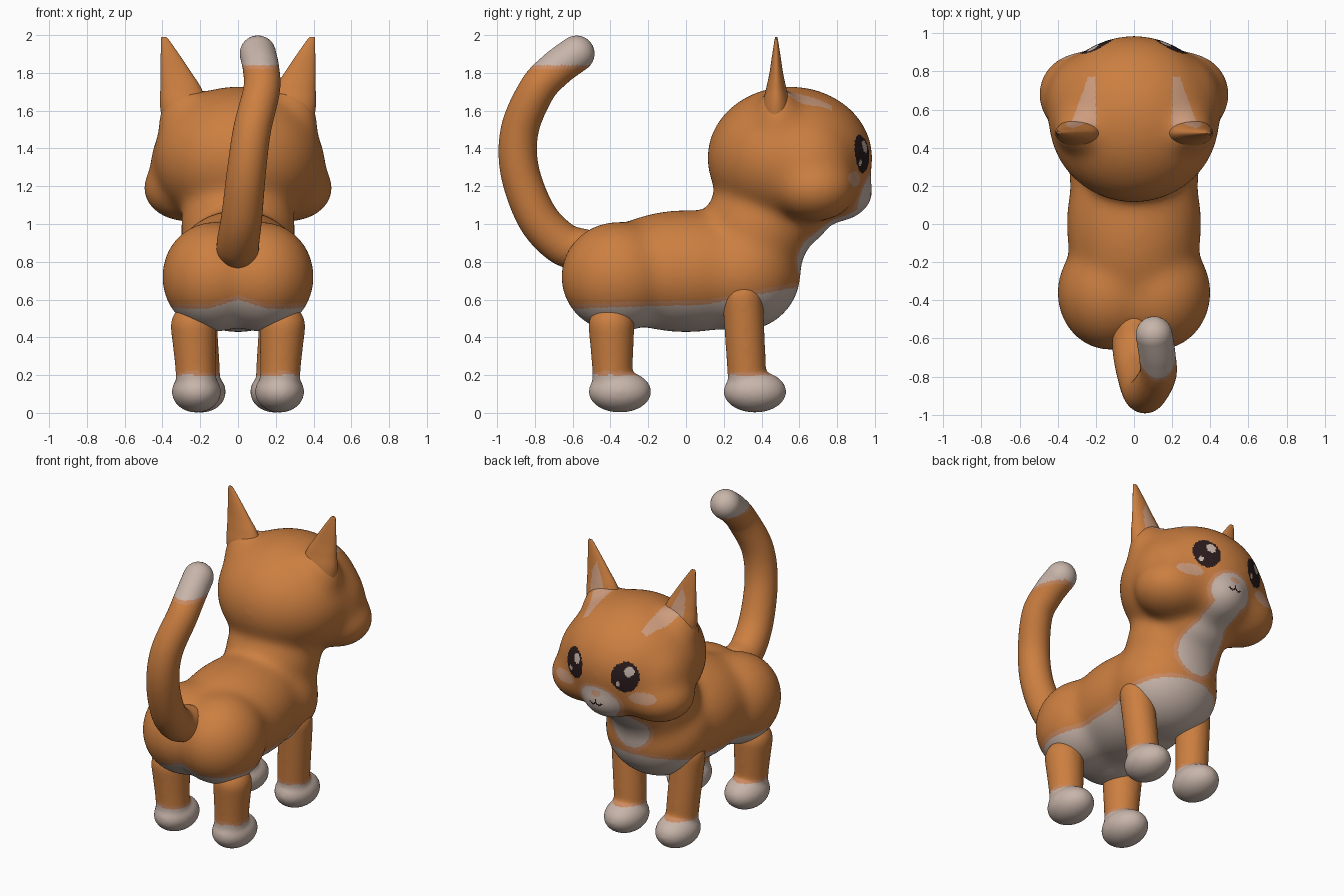
import bpy, bmesh, math
from mathutils import Vector, Matrix

if "Cube" in bpy.data.objects:
    bpy.data.objects.remove(bpy.data.objects["Cube"])

COLOURS = {
    "orange_fur": (0.605, 0.212, 0.052),
    "cream_white": (0.575, 0.46, 0.40),
    "pale_peach": (0.61, 0.33, 0.205),
    "fur_edge_peach": (0.60, 0.255, 0.12),
    "dark_brown": (0.024, 0.011, 0.012),
}
MATS = []
for n, c in COLOURS.items():
    m = bpy.data.materials.new(n)
    m.diffuse_color = (*c, 1)
    m.use_nodes = True
    m.node_tree.nodes["Principled BSDF"].inputs["Base Color"].default_value = m.diffuse_color
    MATS.append(m)
ORANGE, WHITE, PEACH, EDGE, DARK = range(5)


def make(name, bm):
    me = bpy.data.meshes.new(name)
    bmesh.ops.recalc_face_normals(bm, faces=bm.faces[:])
    bm.to_mesh(me)
    bm.free()
    ob = bpy.data.objects.new(name, me)
    bpy.context.collection.objects.link(ob)
    return ob


def fuse(ob, voxel, iterations):
    """Join overlapping volumes into one softened skin."""
    bpy.context.view_layer.objects.active = ob
    mod = ob.modifiers.new("fuse", "REMESH")
    mod.mode = "VOXEL"
    mod.voxel_size = voxel
    mod = ob.modifiers.new("soften", "SMOOTH")
    mod.factor = 0.5
    mod.iterations = iterations
    for name in ("fuse", "soften"):
        bpy.ops.object.modifier_apply(modifier=name)
    return ob


def paint(ob, rule):
    """Smooth shade and colour every face by a rule of centre and normal."""
    me = ob.data
    me.materials.clear()
    for m in MATS:
        me.materials.append(m)
    for p in me.polygons:
        p.use_smooth = True
        p.material_index = rule(p.center, p.normal)


def ball(bm, centre, radii, grow=0.0):
    mat = Matrix.Translation(centre) @ Matrix.Diagonal((*[r + grow for r in radii], 1))
    bmesh.ops.create_uvsphere(bm, u_segments=48, v_segments=24, radius=1, matrix=mat)


def spline(pts, steps):
    """Catmull-Rom through tuples of any length."""
    out = []
    p = [pts[0]] + pts + [pts[-1]]
    for i in range(1, len(p) - 2):
        for s in range(steps):
            t = s / steps
            out.append([0.5 * (2 * b + (c - a) * t + (2 * a - 5 * b + 4 * c - d) * t * t
                               + (3 * b - a - 3 * c + d) * t ** 3)
                        for a, b, c, d in zip(*p[i - 1:i + 3])])
    out.append(list(pts[-1]))
    return out


def loft(bm, rings):
    rows = [[bm.verts.new(v) for v in r] for r in rings]
    n = len(rows[0])
    for a, b in zip(rows, rows[1:]):
        for i in range(n):
            bm.faces.new((a[i], a[(i + 1) % n], b[(i + 1) % n], b[i]))
    bm.faces.new(rows[0][::-1])
    bm.faces.new(rows[-1])


def ring(c, u, v, ru, rv, n=48):
    return [c + u * ru * math.cos(2 * math.pi * i / n) + v * rv * math.sin(2 * math.pi * i / n)
            for i in range(n)]


def tube(bm, pts, steps):
    """Round-ended tube through (x, y, z, radius) points."""
    s = spline(pts, steps)
    cs = [Vector(p[:3]) for p in s]
    tan = [(cs[min(i + 1, len(cs) - 1)] - cs[max(i - 1, 0)]).normalized() for i in range(len(cs))]
    sec = [(c, t, p[3]) for c, t, p in zip(cs, tan, s)]
    angles = [math.radians(a) for a in range(12, 90, 13)]
    c, t, r = sec[0]
    head = [(c - t * r * math.cos(a), t, r * math.sin(a)) for a in angles]
    c, t, r = sec[-1]
    end = [(c + t * r * math.cos(a), t, r * math.sin(a)) for a in reversed(angles)]
    rings = []
    for c, t, r in head + sec + end:
        u = (Vector((1, 0, 0)) - t * t.x).normalized()
        rings.append(ring(c, u, t.cross(u), r, r))
    loft(bm, rings)


# Body and head: overlapping ellipsoids fused into one smooth skin
G = 0.011  # growth that makes up for the softening
bm = bmesh.new()
ball(bm, (0, 0, 0.75), (0.345, 0.52, 0.315), G)            # middle
ball(bm, (0, 0.29, 0.74), (0.335, 0.31, 0.30), G)          # chest
ball(bm, (0, 0.38, 0.98), (0.295, 0.275, 0.30), G)         # neck
ball(bm, (0, 0.56, 1.05), (0.24, 0.20, 0.17), G)           # throat
ball(bm, (0, 0.55, 1.35), (0.44, 0.43, 0.37), G)           # skull
ball(bm, (0, 0.77, 1.17), (0.19, 0.215, 0.155), G)         # muzzle
for s in (-1, 1):
    ball(bm, (s * 0.125, -0.36, 0.72), (0.27, 0.295, 0.285), G)  # rump
    ball(bm, (s * 0.27, 0.68, 1.19), (0.225, 0.215, 0.17), G)    # cheek
    ball(bm, (s * 0.20, 0.71, 1.21), (0.20, 0.20, 0.17), G)      # inner cheek
    ball(bm, (s * 0.22, 0.63, 1.31), (0.235, 0.26, 0.27), G)     # temple
    ball(bm, (s * 0.27, 0.49, 1.53), (0.145, 0.12, 0.19), G)     # ear root
body = fuse(make("body_and_head", bm), 0.01, 220)


def oval(x, z, cx, cz, rx, rz):
    return ((x - cx) / rx) ** 2 + ((z - cz) / rz) ** 2


def body_rule(c, n):
    x, y, z = abs(c.x), c.y, c.z
    if y > 0.7 and z > 1.0:
        # eyes with two highlights each
        if oval(x, z, 0.19, 1.37, 0.083, 0.10) < 1:
            ex = c.x - math.copysign(0.19, c.x)
            if oval(ex, z, -0.025, 1.41, 0.029, 0.033) < 1 or oval(ex, z, 0.038, 1.325, 0.014, 0.016) < 1:
                return WHITE
            return DARK
        # nose, mouth and blush
        if oval(x, z, 0, 1.225, 0.036, 0.02) < 1:
            return PEACH
        if x < 0.045 and abs(z - 1.15 - 0.6 * abs(x - 0.024)) < 0.006 or x < 0.006 and 1.16 < z < 1.19:
            return DARK
        if oval(x, z, 0.295, 1.235, 0.085, 0.042) < 1:
            return PEACH
    # patches in front of the ears
    if z > 1.5 and 0.49 < y < 0.77 and 0.2 < x < 0.34 - 0.37 * (y - 0.5):
        return PEACH
    # muzzle, chin stripe and bib, as one distance value
    d = 1.0
    if y > 0.42 and n.y > -0.1:
        d = min(d, (math.sqrt(oval(x, z, 0, 0.88, 0.145, 0.165)) - 1) * 0.15)
        if 0.9 < z < 1.17:
            d = min(d, x - 0.10)
    if y > 0.65:
        d = min(d, (math.sqrt(oval(x, z, 0, 1.16, 0.145, 0.11)) - 1) * 0.14)
    # belly
    line = 0.57 + 0.03 * y + 0.16 * max(0, y - 0.1)
    if y < -0.4:
        line += 0.05 * max(0, 1 - x / 0.15)
    d = min(d, z - line)
    return WHITE if d < 0 else EDGE if d < 0.024 else ORANGE


paint(body, body_rule)


# Ears: flattened, flaring cones
def ear_rule(c, n):
    x = abs(c.x)
    inside = 0.2 < x < 0.355 and c.z < 1.87 - 2.2 * abs(x - 0.325)
    return PEACH if n.y > 0.25 and inside else ORANGE


for s, side in ((-1, "left"), (1, "right")):
    bm = bmesh.new()
    prof = [(0.27, 1.46, 0.115, 0.08), (0.286, 1.62, 0.126, 0.074), (0.303, 1.72, 0.108, 0.053),
            (0.328, 1.80, 0.082, 0.036), (0.361, 1.90, 0.048, 0.021), (0.387, 1.975, 0.021, 0.009),
            (0.392, 1.99, 0.012, 0.005)]
    X, Y = Vector((1, 0, 0)), Vector((0, 1, 0))
    loft(bm, [ring(Vector((s * cx, 0.478, z)), X, Y, rx, ry) for cx, z, rx, ry in spline(prof, 12)])
    paint(make(side + "_ear", bm), ear_rule)


# Legs with paws fused on
def leg_rule(c, n):
    return WHITE if c.z < 0.2 else EDGE if c.z < 0.22 else ORANGE


LEGS = {
    "front": [(0.195, 0.325, 0.12, 0.10), (0.20, 0.32, 0.25, 0.103), (0.228, 0.30, 0.61, 0.108)],
    "rear": [(0.22, -0.39, 0.12, 0.105), (0.225, -0.39, 0.25, 0.108), (0.235, -0.395, 0.46, 0.122)],
}
for name, pts in LEGS.items():
    for s, side in ((-1, "left"), (1, "right")):
        bm = bmesh.new()
        tube(bm, [(s * x, y, z, r) for x, y, z, r in pts], 10)
        x, y = pts[0][:2]
        ball(bm, (s * x, y + 0.04, 0.112), (0.127, 0.163, 0.107), 0.004)
        paint(fuse(make(f"{name}_{side}_leg", bm), 0.01, 25), leg_rule)

# Tail with pale tip
bm = bmesh.new()
tube(bm, [(0, -0.54, 0.86, 0.112), (0, -0.66, 0.90, 0.112), (0.02, -0.79, 1.04, 0.108),
          (0.045, -0.88, 1.28, 0.103), (0.075, -0.88, 1.50, 0.10), (0.125, -0.79, 1.71, 0.097),
          (0.122, -0.69, 1.82, 0.096), (0.105, -0.58, 1.902, 0.096)], 24)
paint(make("tail", bm), lambda c, n: WHITE if c.z > 1.84 else EDGE if c.z > 1.82 else ORANGE)
